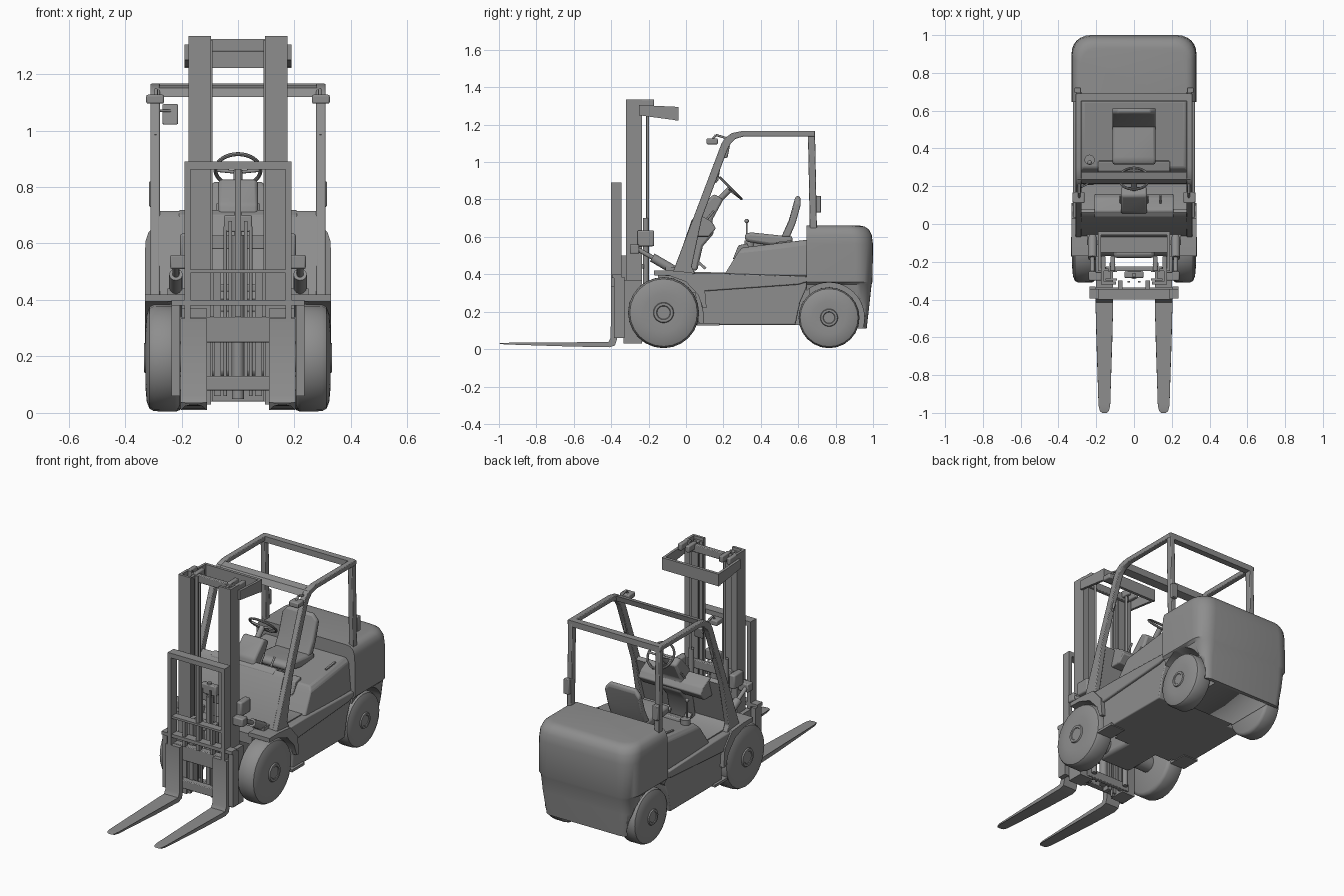
import bpy, bmesh, math
from mathutils import Vector, Matrix

paint = bpy.data.materials.new("dark_grey")
paint.diffuse_color = (.27, .27, .27, 1)


def finish(name, bm, mirror=False, bevel=0.0, segs=2):
    bmesh.ops.recalc_face_normals(bm, faces=bm.faces)
    me = bpy.data.meshes.new(name)
    bm.to_mesh(me)
    bm.free()
    ob = bpy.data.objects.new(name, me)
    bpy.context.collection.objects.link(ob)
    if bevel:
        m = ob.modifiers.new("Bevel", 'BEVEL')
        m.width, m.segments, m.limit_method = bevel, segs, 'ANGLE'
    if mirror:
        ob.modifiers.new("Mirror", 'MIRROR')
    bpy.ops.object.select_all(action='DESELECT')
    bpy.context.view_layer.objects.active = ob
    ob.select_set(True)
    bpy.ops.object.shade_smooth_by_angle(angle=math.radians(35))
    return ob


def loft(name, rings, **kw):
    """Skin a list of equal-length closed rings and cap both ends."""
    bm = bmesh.new()
    vs = [[bm.verts.new(p) for p in r] for r in rings]
    n = len(rings[0])
    for a, b in zip(vs, vs[1:]):
        for i in range(n):
            bm.faces.new((a[i], a[(i + 1) % n], b[(i + 1) % n], b[i]))
    bm.faces.new(vs[0])
    bm.faces.new(vs[-1])
    return finish(name, bm, **kw)


def side(name, pts, x0, x1, **kw):
    """Extrude a (y, z) profile along x."""
    return loft(name, [[(x, y, z) for y, z in pts] for x in (x0, x1)], **kw)


def plan(name, pts, z0, z1, **kw):
    """Extrude an (x, y) profile along z."""
    return loft(name, [[(x, y, z) for x, y in pts] for z in (z0, z1)], **kw)


def box(name, x0, x1, y0, y1, z0, z1, **kw):
    return plan(name, [(x0, y0), (x1, y0), (x1, y1), (x0, y1)], z0, z1, **kw)


def rod(name, pts, r, sides=12, **kw):
    """Round rod following a path of points."""
    bm = bmesh.new()
    for a, b in zip(pts, pts[1:]):
        a, b = Vector(a), Vector(b)
        d = b - a
        mat = Matrix.Translation((a + b) / 2) @ d.to_track_quat('Z', 'Y').to_matrix().to_4x4()
        bmesh.ops.create_cone(bm, cap_ends=True, segments=sides, radius1=r, radius2=r,
                              depth=d.length, matrix=mat)
    return finish(name, bm, **kw)


def wheel(name, y, z, x0, w, r):
    """Solid tyre with hub, lathed about the x axis, mirrored to both sides."""
    prof = [(0, .9), (.06, .97), (.15, 1), (.75, .995), (.88, .95), (.96, .82), (1, .55),
            (.98, .29), (1.04, .27), (1.04, .2), (1.01, .18)]
    n = 24
    loft(name, [[(x0 + u * w, y + v * r * math.cos(t), z + v * r * math.sin(t))
                 for t in (2 * math.pi * i / n for i in range(n))] for u, v in prof], mirror=True)


# Wheels and axles
wheel("front_wheel", -.12, .195, .205, .123, .19)
wheel("rear_wheel", .765, .168, .20, .115, .163)
rod("front_axle", [(-.22, -.12, .195), (.22, -.12, .195)], .05)
rod("rear_axle", [(-.22, .765, .165), (.22, .765, .165)], .035)

# Counterweight: stacked rounded sections with wheel arches cut out
def section(z, hw, back, rad, front=.645):
    pts = [(-hw, front, z), (hw, front, z)]
    for s, a0 in ((1, 0), (-1, 90)):
        for i in range(7):
            t = math.radians(a0 + i * 15)
            pts.append((s * (hw - rad) + rad * math.cos(t), back - rad + rad * math.sin(t), z))
    return pts

cw = loft("counterweight", [section(*s) for s in (
    (.11, .28, .966, .05), (.25, .30, .982, .06), (.345, .315, .992, .08), (.36, .33, .997, .09),
    (.56, .33, 1.0, .10), (.61, .327, .993, .10), (.64, .317, .978, .10), (.655, .30, .955, .09),
    (.66, .28, .93, .08))])
for s in (-1, 1):
    arch = rod("arch_cutter", [(s * .19, .765, .168), (s * .45, .765, .168)], .188, sides=40)
    arch.hide_render = True
    arch.hide_set(True)
    m = cw.modifiers.new("Arch", 'BOOLEAN')
    m.operation, m.object, m.solver = 'DIFFERENCE', arch, 'EXACT'

# Chassis
side("chassis_core", [(.07, .13), (.66, .13), (.66, .39), (.0, .405), (-.15, .40), (-.15, .34),
                      (.05, .30)], -.2, .2)
box("drive_housing", -.11, .11, -.18, .10, .13, .36, bevel=.02)
side("chassis_side", [(.09, .13), (.585, .13), (.61, .25), (.645, .33), (.645, .37), (.03, .36),
                      (.07, .29), (.09, .2)], .19, .305, mirror=True, bevel=.006)
side("side_belt", [(.10, .31), (.60, .345), (.65, .36), (.65, .39), (.20, .405), (.02, .405),
                   (.02, .36), (.07, .30)], .19, .322, mirror=True, bevel=.006)
side("front_fender", [(.09, .22), (.11, .22), (.10, .33), (.03, .41), (-.08, .42), (-.17, .42),
                      (-.17, .395), (-.09, .393), (.0, .36), (.065, .29)], .19, .33, mirror=True)
box("step_plate", .22, .32, .06, .18, .125, .14, mirror=True)

# Engine hood with sloped sides
loft("hood", [
    [(-.305, .20, .39), (.305, .20, .39), (.305, .65, .39), (-.305, .65, .39)],
    [(-.29, .28, .52), (.29, .28, .52), (.29, .65, .56), (-.29, .65, .56)],
    [(-.27, .30, .543), (.27, .30, .543), (.27, .65, .585), (-.27, .65, .585)]], bevel=.008)
side("hood_slot", [(.48, .55), (.48, .572), (.57, .583), (.57, .56)], .245, .257, mirror=True)
side("seat_console", [(.25, .48), (.28, .555), (.33, .565), (.34, .53)], -.19, .19, bevel=.005)

# Seat
side("seat_cushion", [(.32, .575), (.31, .61), (.34, .625), (.50, .608), (.57, .605), (.57, .56),
                      (.45, .555)], -.115, .115, bevel=.015)
back = [(.51, .60), (.555, .60), (.585, .68), (.615, .80), (.605, .82), (.585, .815), (.55, .69)]
loft("seat_back", [[(x, y, .6 + (z - .6) * k) for y, z in back] for x, k in
                   ((-.115, .84), (-.085, 1), (.085, 1), (.115, .84))], bevel=.008)
box("seat_base", -.09, .09, .36, .56, .54, .575)

# Brake lever
rod("lever_stalk", [(-.235, .325, .54), (-.235, .325, .68)], .005)
rod("lever_boot", [(-.235, .34, .54), (-.235, .34, .58)], .027, sides=20)
bpy.ops.mesh.primitive_uv_sphere_add(segments=12, ring_count=8, radius=.012,
                                     location=(-.235, .325, .685))
bpy.context.object.name = "lever_knob"

# Overhead guard: front posts flow into roof rails
side("guard_side", [(-.075, .40), (.19, 1.10), (.21, 1.13), (.245, 1.155), (.30, 1.166),
                    (.69, 1.166), (.69, 1.137), (.31, 1.137), (.265, 1.125), (.24, 1.10),
                    (.225, 1.075), (.085, .70), (.03, .44), (.05, .40)],
     .277, .31, mirror=True, bevel=.004)
side("rear_post", [(.662, .64), (.70, .64), (.69, 1.15), (.652, 1.15)], .277, .307,
     mirror=True, bevel=.004)
side("roof_front_bar", [(.215, 1.118), (.235, 1.15), (.275, 1.16), (.265, 1.125)], -.3, .3)
box("roof_rear_bar", -.3, .3, .652, .69, 1.13, 1.166)
box("tail_lamp", .28, .315, .695, .722, .73, .82, mirror=True, bevel=.004)
box("head_lamp", .262, .325, .11, .17, 1.095, 1.127, mirror=True, bevel=.006)
rod("lamp_bracket", [(.29, .14, 1.12), (.29, .16, 1.145), (.29, .21, 1.13)], .006, mirror=True)
rod("grab_handle", [(.292, .12, .88), (.292, .165, .90), (.292, .175, .96), (.292, .15, .99)],
    .007, mirror=True)
side("mirror_glass", [(.205, 1.02), (.222, 1.025), (.235, 1.09), (.22, 1.095)], -.268, -.212,
     bevel=.005)
rod("mirror_arm", [(-.29, .19, 1.07), (-.24, .215, 1.07)], .005)

# Cowl, dashboard and steering
side("cowl_panel", [(-.07, .40), (.03, .69), (.06, .715), (.08, .70), (.0, .44), (.05, .412),
                    (.22, .41), (.22, .39)], -.28, .28)
side("dash_shelf", [(.035, .70), (.07, .72), (.14, .68), (.16, .645), (.12, .60), (.05, .60)],
     -.21, .21, bevel=.006)
side("steering_console", [(.0, .42), (.06, .74), (.15, .83), (.20, .80), (.14, .69), (.15, .62),
                          (.09, .55), (.06, .42)], -.07, .07, bevel=.012)
rod("steering_column", [(0, .14, .76), (0, .235, .855)], .016)
rod("steering_spokes", [(-.08, .24, .86), (0, .232, .852), (.08, .24, .86)], .006)
rod("steering_spoke_low", [(0, .232, .852), (0, .295, .805)], .006)
bpy.ops.mesh.primitive_torus_add(major_radius=.08, minor_radius=.007, major_segments=32,
                                 minor_segments=8, location=(0, .24, .86),
                                 rotation=(math.radians(-45), 0, 0))
bpy.context.object.name = "steering_wheel"
for i, x in enumerate((-.07, .07, .14)):
    side(f"pedal_{i}", [(.06, .46), (.10, .425), (.11, .435), (.07, .47)], x - .02, x + .02)
    rod(f"control_stalk_{i}", [(x, .10, .68), (x, .15, .74)], .006)

# Mast: outer channels and nested inner rails
plan("mast_outer_channel", [(.095, -.32), (.175, -.32), (.175, -.235), (.135, -.235),
                            (.135, -.25), (.16, -.25), (.16, -.305), (.095, -.305)],
     .03, 1.335, mirror=True)
plan("mast_inner_rail", [(.09, -.30), (.15, -.30), (.15, -.288), (.125, -.288), (.125, -.255),
                         (.135, -.255), (.135, -.243), (.09, -.243), (.09, -.255), (.11, -.255),
                         (.11, -.288), (.09, -.288)], .04, 1.32, mirror=True)
for nm, z0, z1 in (("top", 1.28, 1.325), ("middle", .58, .63), ("low", .43, .455), ("foot", .04, .09)):
    box(f"mast_{nm}_crossbar", -.15, .15, -.25, -.225, z0, z1, bevel=.004)
box("mast_base_plate", .11, .20, -.335, -.235, .03, .37, mirror=True)
# Hanger band behind the mast head
side("hanger_side", [(-.25, 1.25), (-.04, 1.222), (-.04, 1.295), (-.25, 1.305)], .175, .19,
     mirror=True)
box("hanger_back", -.19, .19, -.058, -.04, 1.222, 1.295)
for i, x in enumerate((.10, .15)):
    box(f"mast_head_lug_{i}", x, x + .025, -.25, -.17, 1.295, 1.335, mirror=True, bevel=.006)
# Lift cylinders, chains and hoses
rod("lift_cylinder", [(.115, -.215, .06), (.115, -.215, .70)], .016, mirror=True)
rod("lift_piston", [(.115, -.205, .70), (.115, -.205, 1.30)], .008, mirror=True)
rod("centre_cylinder", [(0, -.27, .05), (0, -.27, .63)], .022, sides=16)
rod("centre_piston", [(0, -.27, .63), (0, -.27, .71)], .012)
box("centre_pulley_block", -.05, .05, -.285, -.25, .64, .70, bevel=.006)
rod("hydraulic_hose", [(.045, -.28, .06), (.045, -.28, .66)], .006, mirror=True)
box("lift_chain", .022, .034, -.31, -.302, .10, .68, mirror=True)
box("mast_side_bracket", .165, .205, -.26, -.17, .55, .635, mirror=True, bevel=.008)
# Tilt cylinders
rod("tilt_cylinder", [(.22, -.18, .49), (.22, -.06, .42)], .024, mirror=True)
rod("tilt_piston", [(.22, -.27, .54), (.22, -.17, .485)], .012, mirror=True)
box("tilt_clevis", .172, .24, -.30, -.25, .51, .56, mirror=True, bevel=.006)
box("tilt_anchor", .18, .25, -.11, -.03, .39, .44, mirror=True)

# Carriage, load backrest and forks
for nm, z0, z1 in (("upper", .25, .34), ("lower", .08, .13)):
    box(f"carriage_{nm}_bar", -.235, .235, -.375, -.335, z0, z1, bevel=.004)
box("carriage_end_plate", .205, .235, -.385, -.33, .06, .385, mirror=True)
box("carriage_upright", .06, .085, -.345, -.30, .06, .50, mirror=True)
box("backrest_post", .168, .19, -.40, -.345, .30, .89, mirror=True)
box("backrest_top", -.19, .19, -.40, -.345, .862, .89)
box("backrest_mid", -.19, .19, -.395, -.35, .495, .508)
box("backrest_bottom", -.235, .235, -.395, -.345, .38, .40)
box("backrest_bar_centre", -.01, .01, -.385, -.36, .34, .87)
box("backrest_bar", .085, .10, -.385, -.36, .34, .50, mirror=True)
fork = [(-.37, .335), (-.40, .335), (-.403, .06), (-.415, .038), (-.96, .034), (-.99, .033),
        (-1.0, .03), (-.99, .027), (-.96, .025), (-.62, .014), (-.41, .01), (-.38, .02), (-.37, .05)]
width = {-.62: .042, -.96: .031, -.99: .024, -1.0: .012}
loft("fork", [[(.157 + s * width.get(y, .047), y, z) for y, z in fork] for s in (-1, 1)],
     mirror=True)

# One dark grey paint for everything
for ob in bpy.data.objects:
    ob.data.materials.append(paint)
